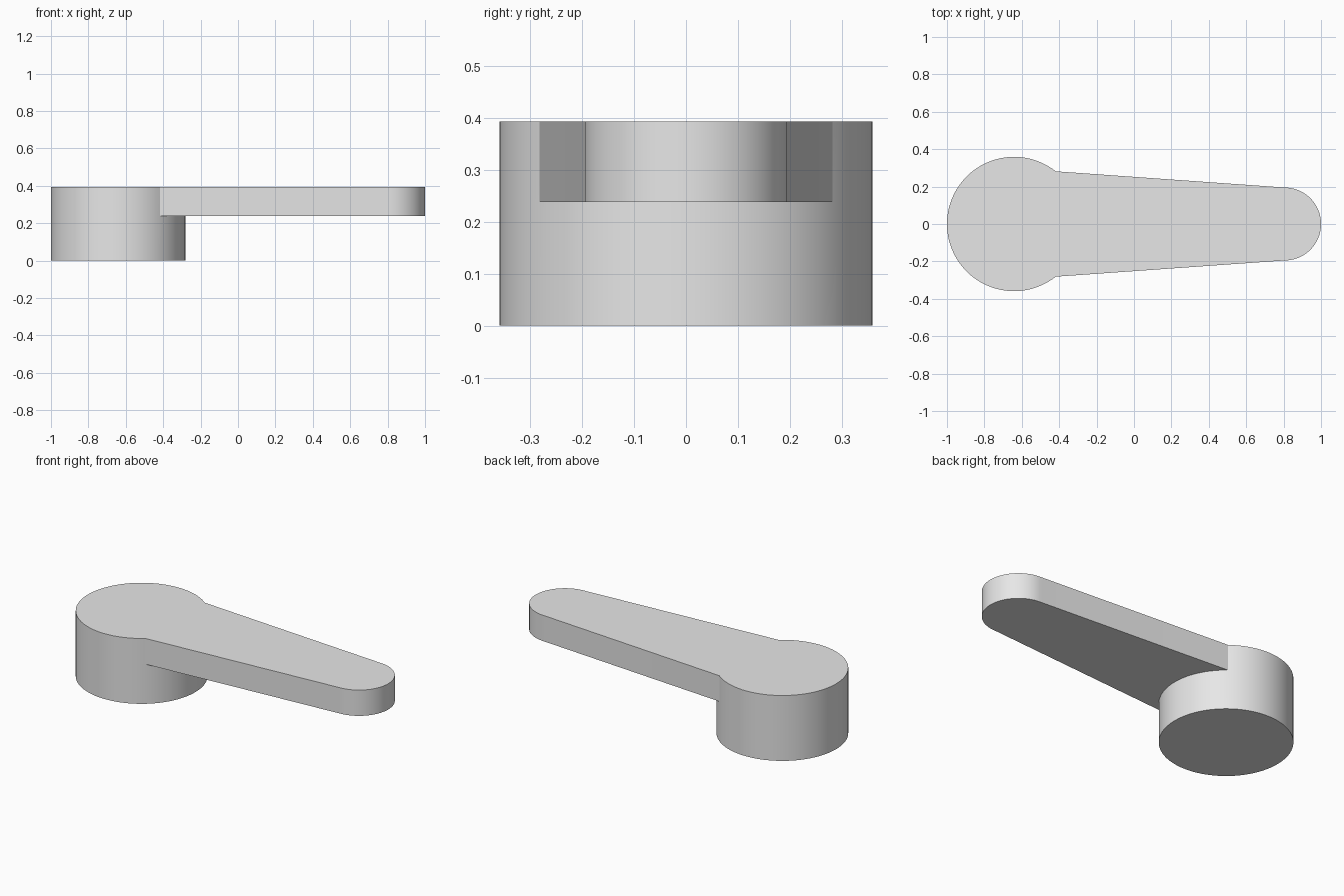
import bpy, bmesh
from math import cos, sin, pi, atan2, hypot

if "Cube" in bpy.data.objects:
    bpy.data.objects.remove(bpy.data.objects["Cube"], do_unlink=True)

HUB_X, HUB_R = -0.641, 0.359
TIP_R = 0.195
TIP_X = 1 - TIP_R
ARM_Z, TOP_Z = 0.238, 0.393
JOIN_X, JOIN_Y = -0.418, 0.282

grey = bpy.data.materials.new("plain grey")
grey.use_nodes = True
grey.diffuse_color = (0.8, 0.8, 0.8, 1)
grey.node_tree.nodes["Principled BSDF"].inputs["Base Color"].default_value = (0.8, 0.8, 0.8, 1)


def arc(cx, r, start, end, steps):
    """Points along an arc centred on the x axis."""
    angles = [start + (end - start) * i / steps for i in range(steps + 1)]
    return [(cx + r * cos(a), r * sin(a)) for a in angles]


bm = bmesh.new()


def ring(points, z):
    return [bm.verts.new((x, y, z)) for x, y in points]


def walls(low, high, closed=False):
    """Quads between two matching rows of vertices."""
    for i in range(len(low) if closed else len(low) - 1):
        j = (i + 1) % len(low)
        bm.faces.new((low[i], low[j], high[j], high[i]))


# Outline: hub arc outside the arm, hub arc under the arm, rounded arm tip
join = atan2(JOIN_Y, JOIN_X - HUB_X)
outer = arc(HUB_X, HUB_R, join, 2 * pi - join, 72)
inner = arc(HUB_X, HUB_R, -join, join, 28)[1:-1]
tip = arc(TIP_X, TIP_R, -pi / 2, pi / 2, 40)
split = len(outer)

# Hub: round base up to the underside of the arm
base = ring(outer + inner, 0)
mid = ring(outer + inner, ARM_Z)
bm.faces.new(base)
walls(base, mid, closed=True)

# Upper hub and tapered arm share one flat top
tip_low = ring(tip, ARM_Z)
top = ring(outer + tip, TOP_Z)
walls(mid[:split] + tip_low, top, closed=True)
bm.faces.new(top)

# Underside of the arm, cut round the hub
bm.faces.new([mid[split - 1]] + tip_low + [mid[0]] + mid[:split - 1:-1])

bmesh.ops.recalc_face_normals(bm, faces=bm.faces[:])
mesh = bpy.data.meshes.new("lever_handle")
bm.to_mesh(mesh)
bm.free()
mesh.materials.append(grey)

handle = bpy.data.objects.new("lever_handle", mesh)
bpy.context.collection.objects.link(handle)
bpy.context.view_layer.objects.active = handle
handle.select_set(True)
bpy.ops.object.shade_smooth_by_angle(angle=pi / 6)
